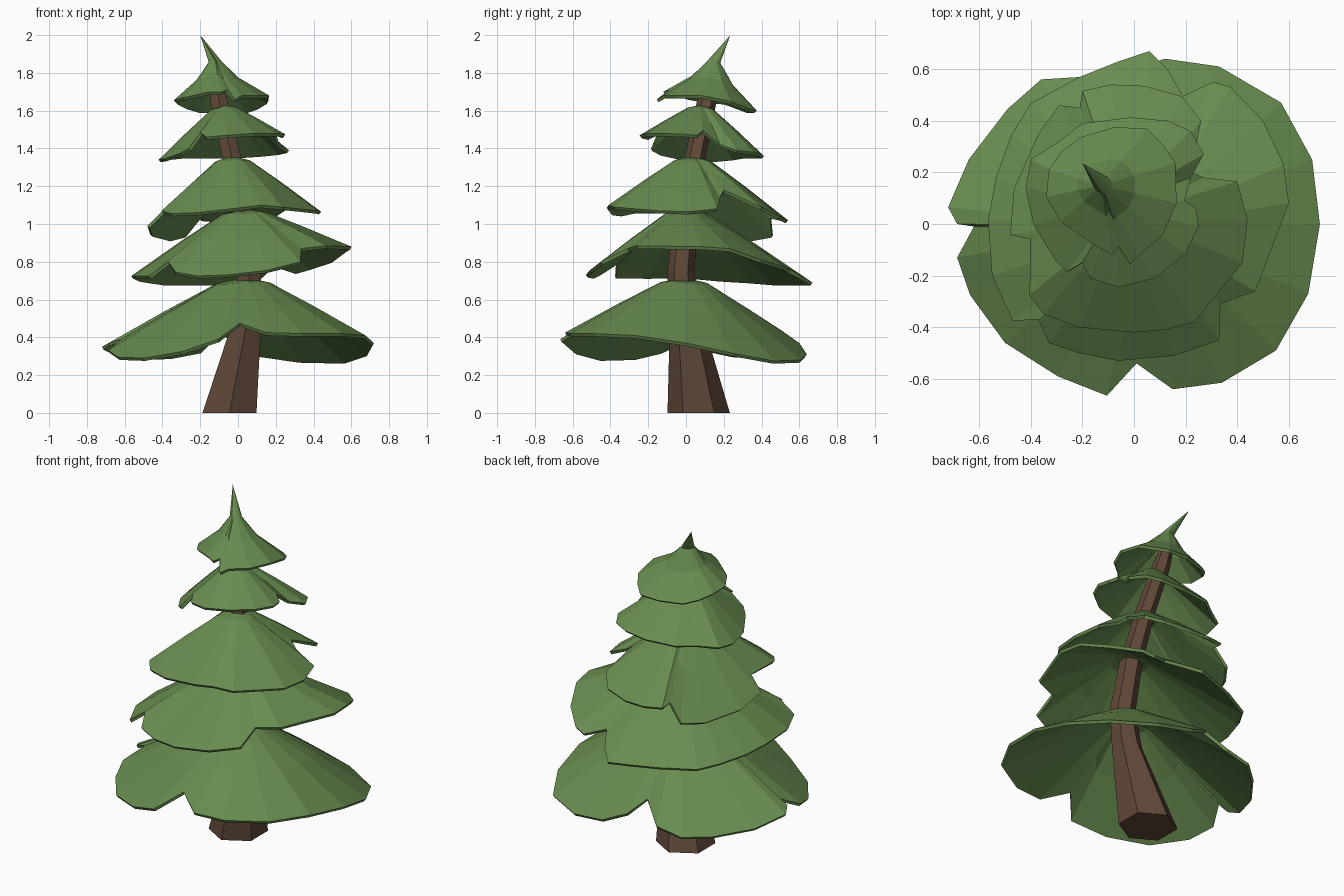
import bpy, bmesh, math
from mathutils import Vector


def material(name, rgb):
    m = bpy.data.materials.new(name)
    m.diffuse_color = (*rgb, 1)
    return m


GREEN = material("needle_green", (0.138, 0.262, 0.08))
BROWN = material("bark_brown", (0.117, 0.065, 0.04))


def finish(bm, name, mat):
    me = bpy.data.meshes.new(name)
    bm.to_mesh(me)
    bm.free()
    me.materials.append(mat)
    ob = bpy.data.objects.new(name, me)
    bpy.context.collection.objects.link(ob)
    return ob


def bridge(bm, a, b):
    n = len(a)
    for i in range(n):
        j = (i + 1) % n
        bm.faces.new((a[i], b[i], b[j], a[j]))


def tier(name, apex, rim, rings=((0.2, 0.08), (0.56, 0.48)), tip=None):
    """Drooping skirt: rings blend from the apex out to a notched rim."""
    bm = bmesh.new()
    apex = Vector(apex)
    top = bm.verts.new(tip or apex)
    loops = []
    for t, drop in (*rings, (1, 1)):
        loop = []
        for p in rim:
            d = Vector(p) - apex
            loop.append(bm.verts.new(apex + Vector((d.x * t, d.y * t, d.z * drop))))
        loops.append(loop)
    n = len(rim)
    for i in range(n):
        bm.faces.new((top, loops[0][i], loops[0][(i + 1) % n]))
    for a, b in zip(loops, loops[1:]):
        bridge(bm, a, b)
    ob = finish(bm, name, GREEN)
    mod = ob.modifiers.new("thickness", "SOLIDIFY")
    mod.thickness = 0.018
    mod.offset = -1


# Bent six-sided trunk: x, y, z, radius
bm = bmesh.new()
loops = []
for x, y, z, r in ((-0.045, 0.067, 0, 0.165), (0.05, 0, 0.5, 0.085), (0.06, -0.027, 0.74, 0.072),
                   (0.02, 0.0, 1.06, 0.064), (-0.035, 0.05, 1.36, 0.056),
                   (-0.1, 0.11, 1.65, 0.052), (-0.12, 0.135, 1.77, 0.04)):
    loops.append([bm.verts.new((x + r * math.cos(a), y + r * math.sin(a), z))
                  for a in (math.radians(90 + 60 * k) for k in range(6))])
for a, b in zip(loops, loops[1:]):
    bridge(bm, b, a)
bm.faces.new(loops[0][::-1])
bm.faces.new(loops[-1])
finish(bm, "trunk", BROWN)

# Skirts, bottom to top; each rim runs counter-clockwise from the right
tier("bottom_branches", (0.04, -0.01, 0.715), [
    (0.72, 0, 0.37), (0.69, 0.25, 0.315), (0.57, 0.47, 0.275), (0.33, 0.61, 0.28),
    (0.12, 0.64, 0.31), (-0.02, 0.6, 0.37), (-0.09, 0.5, 0.44), (-0.2, 0.57, 0.33),
    (-0.36, 0.56, 0.3), (-0.49, 0.445, 0.295), (-0.64, 0.25, 0.31), (-0.72, 0.065, 0.35),
    (-0.685, 0, 0.37), (-0.62, -0.01, 0.39), (-0.685, -0.13, 0.33), (-0.635, -0.275, 0.295),
    (-0.5, -0.46, 0.29), (-0.295, -0.59, 0.325), (-0.105, -0.665, 0.39), (0.01, -0.54, 0.475),
    (0.15, -0.64, 0.425), (0.34, -0.615, 0.42), (0.55, -0.49, 0.42), (0.675, -0.27, 0.41)])

tier("lower_branches", (0.035, -0.01, 1.08), [
    (0.6, 0.08, 0.88), (0.58, 0.23, 0.87), (0.5, 0.4, 0.81), (0.375, 0.53, 0.77),
    (0.305, 0.55, 0.75), (0.19, 0.495, 0.79), (0.13, 0.6, 0.73), (0.06, 0.67, 0.69),
    (-0.06, 0.63, 0.69), (-0.21, 0.57, 0.69), (-0.4, 0.467, 0.69), (-0.475, 0.345, 0.7),
    (-0.535, 0.18, 0.71), (-0.565, 0.015, 0.725), (-0.55, -0.2, 0.725), (-0.47, -0.375, 0.725),
    (-0.37, -0.37, 0.8), (-0.33, -0.46, 0.745), (-0.215, -0.5, 0.725), (-0.06, -0.53, 0.73),
    (0.155, -0.51, 0.755), (0.33, -0.45, 0.8), (0.335, -0.31, 0.87), (0.47, -0.26, 0.885)])

tier("middle_branches", (-0.03, 0.03, 1.36), [
    (0.44, 0.015, 1.065), (0.4, 0.165, 1.08), (0.27, 0.18, 1.14), (0.22, 0.2, 1.18),
    (0.26, 0.4, 1.09), (0.185, 0.495, 1.04), (0.04, 0.535, 1.02), (-0.09, 0.54, 1.02),
    (-0.2, 0.515, 1.03), (-0.21, 0.45, 1.04), (-0.29, 0.46, 0.94), (-0.37, 0.35, 0.92),
    (-0.465, 0.135, 0.945), (-0.48, -0.04, 0.99), (-0.4, -0.06, 1.07), (-0.405, -0.275, 1.07),
    (-0.35, -0.35, 1.055), (-0.215, -0.4, 1.06), (0, -0.42, 1.085), (0.12, -0.41, 1.1),
    (0.235, -0.38, 1.09), (0.42, -0.15, 1.07)])

tier("upper_branches", (-0.07, 0.075, 1.63), [
    (0.25, -0.01, 1.475), (0.24, 0.06, 1.47), (0.195, 0.09, 1.495), (0.22, 0.18, 1.42),
    (0.27, 0.27, 1.39), (0.22, 0.36, 1.38), (0.13, 0.4, 1.37), (-0.015, 0.413, 1.36),
    (-0.2, 0.39, 1.36), (-0.29, 0.32, 1.36), (-0.4, 0.25, 1.35), (-0.42, 0.14, 1.34),
    (-0.39, 0, 1.345), (-0.305, -0.14, 1.375), (-0.26, -0.185, 1.4), (-0.2, -0.15, 1.485),
    (-0.17, -0.21, 1.46), (-0.06, -0.245, 1.47), (0.08, -0.21, 1.48), (0.2, -0.115, 1.48)])

# Crown with a bent spike
tier("crown_branches", (-0.125, 0.15, 1.87), [
    (0.165, 0.08, 1.68), (0.16, 0.235, 1.65), (0.11, 0.31, 1.62), (0.05, 0.37, 1.6),
    (-0.075, 0.375, 1.6), (-0.21, 0.335, 1.6), (-0.28, 0.28, 1.62), (-0.33, 0.21, 1.645),
    (-0.34, 0.105, 1.655), (-0.285, 0.01, 1.67), (-0.15, -0.085, 1.7), (-0.085, -0.12, 1.7),
    (-0.06, -0.09, 1.71), (-0.015, -0.155, 1.66), (0.02, -0.12, 1.68), (0.11, -0.045, 1.68)],
    rings=((0.14, 0.06), (0.44, 0.5)), tip=(-0.2, 0.235, 2.0))
